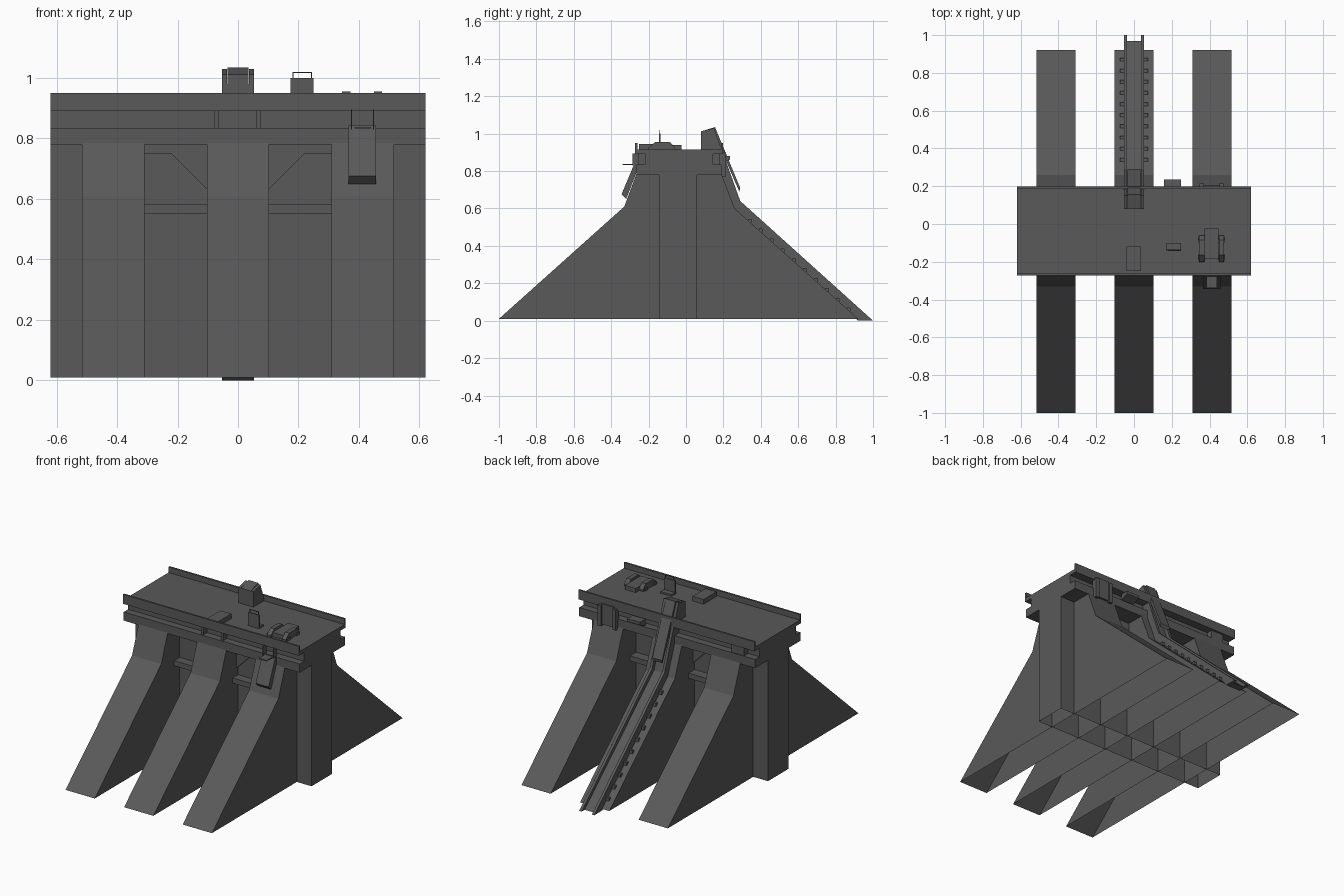
import bpy, bmesh
from mathutils import Vector

concrete = bpy.data.materials.new("dark grey concrete")
concrete.diffuse_color = (0.1, 0.1, 0.1, 1)


def finish(name, bm, open_bottom=False):
    bmesh.ops.recalc_face_normals(bm, faces=bm.faces)
    if open_bottom:
        low = min(v.co.z for v in bm.verts) + 1e-4
        bmesh.ops.delete(bm, geom=[f for f in bm.faces if all(v.co.z < low for v in f.verts)],
                         context='FACES')
    mesh = bpy.data.meshes.new(name)
    bm.to_mesh(mesh)
    bm.free()
    mesh.materials.append(concrete)
    ob = bpy.data.objects.new(name, mesh)
    bpy.context.collection.objects.link(ob)
    return ob


def extrude(name, pts, axis, a, b, open_bottom=False):
    """Prism: profile is (y, z) along x, or (x, z) along y."""
    bm = bmesh.new()
    place = (lambda u, w: (a, u, w)) if axis == 'x' else (lambda u, w: (u, a, w))
    face = bm.faces.new([bm.verts.new(place(u, w)) for u, w in pts])
    ext = bmesh.ops.extrude_face_region(bm, geom=[face])
    move = Vector((b - a, 0, 0)) if axis == 'x' else Vector((0, b - a, 0))
    bmesh.ops.translate(bm, vec=move, verts=[g for g in ext['geom'] if isinstance(g, bmesh.types.BMVert)])
    return finish(name, bm, open_bottom)


def box(name, x0, x1, y0, y1, z0, z1, open_bottom=False):
    return extrude(name, [(y0, z0), (y1, z0), (y1, z1), (y0, z1)], 'x', x0, x1, open_bottom)


# Core wall and the three sloping buttresses, open underneath
box("core_wall", -0.62, 0.62, -0.145, 0.06, 0.01, 0.78, True)
buttress = [(-1, 0.01), (0.92, 0.01), (0.26, 0.60), (0.19, 0.785), (-0.265, 0.785), (-0.33, 0.61)]
for x in (-0.413, 0, 0.413):
    extrude("buttress", buttress, 'x', x - 0.103, x + 0.103, True)

# Ledges and haunches between the buttresses
for s in (-1, 1):
    box("bay_ledge", *sorted((s * 0.10, s * 0.315)), -0.20, 0.12, 0.55, 0.583)
    haunch = [(s * x, z) for x, z in
              [(0.10, 0.63), (0.22, 0.75), (0.315, 0.75), (0.315, 0.785), (0.10, 0.785)]]
    extrude("bay_haunch", haunch, 'y', -0.16, 0.075)

# Deck with a groove along front and back
deck = [(-0.265, 0.78), (0.19, 0.78), (0.19, 0.835), (0.145, 0.835), (0.145, 0.89), (0.19, 0.89),
        (0.19, 0.914), (-0.265, 0.914), (-0.265, 0.89), (-0.22, 0.89), (-0.22, 0.835), (-0.265, 0.835)]
extrude("deck", deck, 'x', -0.62, 0.62)
box("front_parapet", -0.62, 0.62, -0.272, -0.260, 0.89, 0.95)
box("back_parapet", -0.62, 0.62, 0.186, 0.198, 0.89, 0.95)
for x in (-0.072, 0.068):
    box("front_groove_block", x - 0.008, x + 0.008, -0.255, -0.21, 0.835, 0.89)
box("back_groove_block", -0.54, -0.45, 0.13, 0.185, 0.835, 0.89)

# Ramp down the back: floor between two raised sides
floor = [(0.92, 0.0), (0.97, 0.0), (0.27, 0.62), (0.15, 0.98), (0.08, 0.98), (0.08, 0.90), (0.19, 0.78),
         (0.25, 0.60)]
side = [(0.92, 0.0), (1.0, 0.0), (0.29, 0.64), (0.15, 1.03), (0.08, 1.012), (0.08, 0.90), (0.19, 0.78),
        (0.25, 0.60)]
extrude("ramp_floor", floor, 'x', -0.04, 0.04)
for s in (-1, 1):
    extrude("ramp_side", side, 'x', *sorted((s * 0.036, s * 0.053)))
head = [(0.08, 0.91), (0.19, 0.91), (0.285, 0.69), (0.29, 0.71), (0.155, 1.035), (0.08, 1.012)]
extrude("ramp_head", head, 'x', -0.034, 0.034)

# Small cleats along both edges of the ramp
for i in range(10):
    y = 0.34 + i * 0.059
    z = 0.60 - (y - 0.26) * 0.894
    for s in (-1, 1):
        box("ramp_cleat", *sorted((s * 0.05, s * 0.073)), y - 0.009, y + 0.009, z - 0.005, z + 0.016)

# Tilted panel hanging at the front right, with its bracket
panel = [(-0.345, 0.675), (-0.32, 0.65), (-0.25, 0.83), (-0.275, 0.842)]
extrude("front_panel", panel, 'x', 0.366, 0.457)
box("panel_bracket", 0.385, 0.44, -0.34, -0.26, 0.832, 0.838)
for x in (0.375, 0.448):
    box("panel_hanger", x - 0.002, x + 0.002, -0.285, -0.25, 0.83, 0.895)

# Deck machine with sloped side units
box("machine_body", 0.372, 0.448, -0.185, -0.025, 0.91, 0.94)
unit = [(-0.20, 0.91), (-0.06, 0.91), (-0.06, 0.925), (-0.085, 0.955), (-0.165, 0.955), (-0.20, 0.925)]
for x in (0.358, 0.463):
    extrude("machine_side", unit, 'x', x - 0.014, x + 0.014)
    for y in (-0.175, -0.085):
        box("machine_foot", x - 0.02, x + 0.02, y - 0.014, y + 0.014, 0.91, 0.93)

# Deck cabinet and upright board with a thin top frame
box("deck_cabinet", -0.04, 0.037, -0.25, -0.12, 0.91, 0.944)
box("board", 0.173, 0.25, -0.144, -0.136, 0.91, 1.0)
box("board_foot", 0.173, 0.25, -0.144, -0.10, 0.91, 0.925)
box("board_top_bar", 0.18, 0.245, -0.142, -0.138, 1.016, 1.02)
for x in (0.182, 0.243):
    box("board_post", x - 0.002, x + 0.002, -0.142, -0.138, 0.99, 1.018)

# Back platform and hanging back gate
platform = [(0.18, 0.84), (0.235, 0.862), (0.235, 0.88), (0.18, 0.88)]
extrude("back_platform", platform, 'x', 0.16, 0.25)
box("back_gate", 0.365, 0.455, 0.18, 0.205, 0.78, 0.91)
for x in (0.358, 0.462):
    box("gate_post", x - 0.012, x + 0.012, 0.18, 0.214, 0.77, 0.90)
